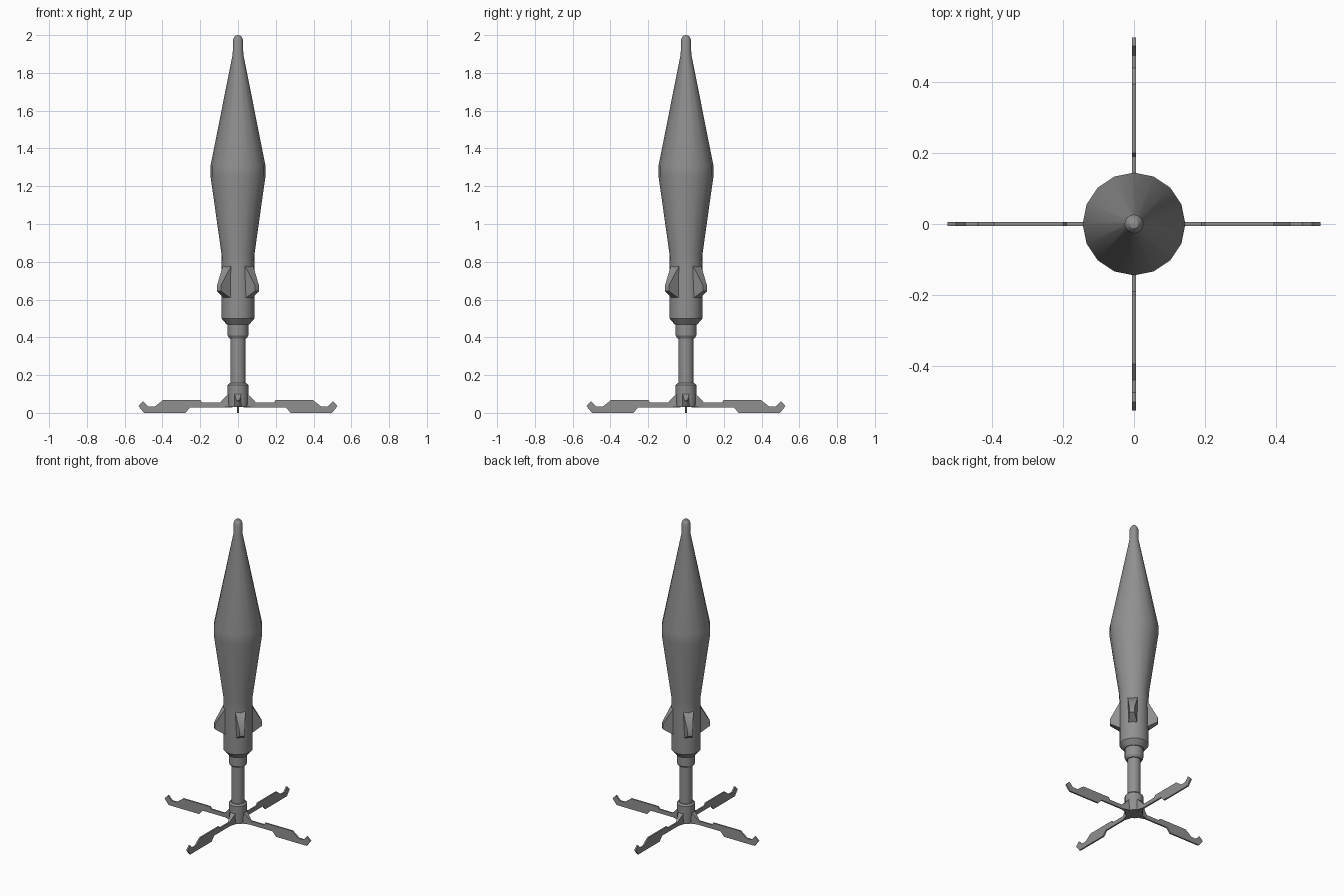
import bpy, bmesh, math
from mathutils import Matrix

if "Cube" in bpy.data.objects:
    bpy.data.objects.remove(bpy.data.objects["Cube"])

# Dark grey used on every part
GREY = bpy.data.materials.new("dark_grey")
GREY.diffuse_color = (0.28, 0.28, 0.28, 1)
GREY.use_nodes = True
GREY.node_tree.nodes["Principled BSDF"].inputs["Base Color"].default_value = GREY.diffuse_color


def finish(name, bm, angle=30):
    bmesh.ops.recalc_face_normals(bm, faces=bm.faces)
    me = bpy.data.meshes.new(name)
    bm.to_mesh(me)
    bm.free()
    me.materials.append(GREY)
    ob = bpy.data.objects.new(name, me)
    bpy.context.collection.objects.link(ob)
    bpy.ops.object.select_all(action='DESELECT')
    ob.select_set(True)
    bpy.context.view_layer.objects.active = ob
    bpy.ops.object.shade_smooth_by_angle(angle=math.radians(angle))
    return ob


def lathe(name, profile, sides=16):
    """Spin an (r, z) profile around z."""
    bm = bmesh.new()
    vs = [bm.verts.new((r, 0, z)) for r, z in profile]
    es = [bm.edges.new(p) for p in zip(vs, vs[1:])]
    bmesh.ops.spin(bm, geom=vs + es, cent=(0, 0, 0), axis=(0, 0, 1),
                   angle=math.tau, steps=sides, use_duplicate=False)
    bmesh.ops.remove_doubles(bm, verts=bm.verts, dist=1e-4)
    return finish(name, bm)


def plate(name, outline, turn):
    """Plate from (x, z, half thickness) points, turned about z."""
    bm = bmesh.new()
    a = [bm.verts.new((x, -t, z)) for x, z, t in outline]
    b = [bm.verts.new((x, t, z)) for x, z, t in outline]
    bm.faces.new(a)
    bm.faces.new(b[::-1])
    n = len(a)
    for i in range(n):
        j = (i + 1) % n
        bm.faces.new((a[i], b[i], b[j], a[j]))
    bm.transform(Matrix.Rotation(turn, 4, 'Z'))
    return finish(name, bm)


# Tapered body with rounded tip
lathe("body", [(0, 2.0), (0.012, 1.997), (0.021, 1.988), (0.027, 1.97),
               (0.028, 1.90), (0.145, 1.31), (0.145, 1.25), (0.088, 0.845),
               (0.087, 0.78), (0.087, 0.50), (0.06, 0.468), (0, 0.468)])

# Collar, thin tube and bottom hub
lathe("collar", [(0, 0.475), (0.055, 0.475), (0.055, 0.41),
                 (0.046, 0.395), (0, 0.395)])
lathe("tube", [(0, 0.40), (0.04, 0.40), (0.04, 0.14), (0, 0.14)])
lathe("hub", [(0, 0.157), (0.046, 0.157), (0.055, 0.147), (0.055, 0.10),
              (0.052, 0.03), (0, 0.03)])

# Four small wedge fins set on the diagonals
FIN = [(0.07, 0.785, 0.03), (0.085, 0.775, 0.03), (0.142, 0.675, 0.015),
       (0.142, 0.645, 0.015), (0.085, 0.61, 0.025), (0.07, 0.61, 0.025)]
# Four thin folding blades with hooked ends, and their root brackets
T = 0.005
BLADE = [(0.03, 0.10), (0.053, 0.10), (0.095, 0.055), (0.19, 0.055),
         (0.20, 0.069), (0.395, 0.069), (0.44, 0.034), (0.476, 0.034),
         (0.502, 0.062), (0.527, 0.036), (0.498, 0.0), (0.278, 0.0),
         (0.254, 0.029), (0.03, 0.029)]
ROOT = [(0.03, 0.10, 0.018), (0.053, 0.10, 0.018), (0.095, 0.055, T),
        (0.095, 0.03, T), (0.053, 0.03, 0.018), (0.03, 0.03, 0.018)]
for i in range(4):
    q = i * math.pi / 2
    plate(f"body_fin_{i + 1}", FIN, q + math.pi / 4)
    plate(f"tail_blade_{i + 1}", [(x, z, T) for x, z in BLADE], q)
    plate(f"blade_root_{i + 1}", ROOT, q)
